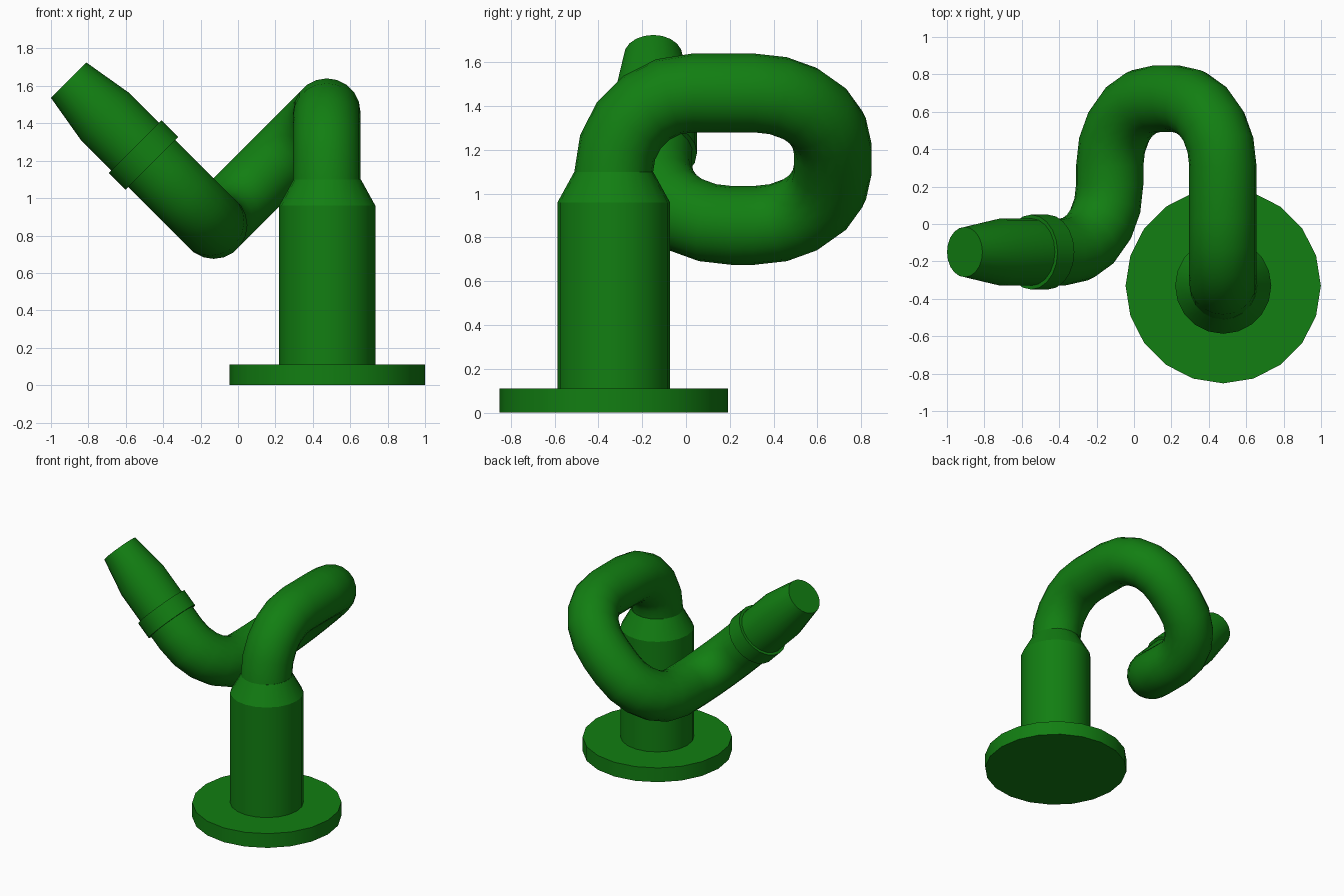
import bpy
import bmesh
import math
from mathutils import Vector

SIDES = 20
BEND_STEPS = 5
BEND_RADIUS = 0.36
PIPE_RADIUS = 0.18

if "Cube" in bpy.data.objects:
    bpy.data.objects.remove(bpy.data.objects["Cube"], do_unlink=True)

green = bpy.data.materials.new("pipe green")
green.use_nodes = True
green.diffuse_color = (0.006, 0.21, 0.006, 1)
green.node_tree.nodes["Principled BSDF"].inputs["Base Color"].default_value = green.diffuse_color


def sweep(name, rings, side):
    """Skin a closed tube through (centre, direction, radius) rings."""
    bm = bmesh.new()
    loops, last = [], rings[0][1]
    for centre, direction, radius in rings:
        side = last.rotation_difference(direction) @ side
        other = direction.cross(side)
        last = direction
        angles = [math.tau * i / SIDES for i in range(SIDES)]
        loops.append([bm.verts.new(centre + radius * (math.cos(a) * side + math.sin(a) * other))
                      for a in angles])
    for low, high in zip(loops, loops[1:]):
        for i in range(SIDES):
            j = (i + 1) % SIDES
            bm.faces.new((low[i], low[j], high[j], high[i]))
    bm.faces.new(loops[0][::-1])
    bm.faces.new(loops[-1])
    mesh = bpy.data.meshes.new(name)
    bm.to_mesh(mesh)
    bm.free()
    mesh.materials.append(green)
    obj = bpy.data.objects.new(name, mesh)
    bpy.context.collection.objects.link(obj)
    bpy.ops.object.select_all(action='DESELECT')
    obj.select_set(True)
    bpy.context.view_layer.objects.active = obj
    bpy.ops.object.shade_smooth_by_angle(angle=math.radians(25))
    return obj


def turned(name, origin, axis, side, profile):
    """Round part from (distance along axis, radius) pairs."""
    return sweep(name, [(origin + axis * t, axis, r) for t, r in profile], side)


def bent_path(corners):
    """Rings along a polyline whose right-angle corners become round elbows."""
    rings = [(corners[0], (corners[1] - corners[0]).normalized(), PIPE_RADIUS)]
    for before, corner, after in zip(corners, corners[1:], corners[2:]):
        d1 = (corner - before).normalized()
        d2 = (after - corner).normalized()
        middle = corner + (d2 - d1) * BEND_RADIUS
        for k in range(BEND_STEPS + 1):
            a = math.pi / 2 * k / BEND_STEPS
            centre = middle + BEND_RADIUS * (d1 * math.sin(a) - d2 * math.cos(a))
            tangent = d1 * math.cos(a) + d2 * math.sin(a)
            if (centre - rings[-1][0]).length > 0.001:
                rings.append((centre, tangent, PIPE_RADIUS))
    rings.append((corners[-1], (corners[-1] - corners[-2]).normalized(), PIPE_RADIUS))
    return rings


# Foot and column
foot = Vector((0.477, -0.33, 0))
up, right = Vector((0, 0, 1)), Vector((1, 0, 0))
turned("base_plate", foot, up, right, [(0, 0.522), (0.11, 0.522)])
turned("column", foot, up, right, [(0.11, 0.257), (0.96, 0.257), (1.1, PIPE_RADIUS)])

# Looping pipe
spout_corner = Vector((-0.13, -0.15, 0.855))
spout_axis = Vector((-1, 0, 1)).normalized()
corners = [Vector((0.475, -0.33, 1.1)), Vector((0.475, -0.33, 1.46)),
           Vector((0.475, 0.67, 1.46)), Vector((-0.13, 0.67, 0.855)),
           spout_corner, spout_corner + spout_axis * 0.5]
sweep("curved_pipe", bent_path(corners), right)

# Collar and tapered nozzle
across = Vector((0, 1, 0))
turned("collar", spout_corner, spout_axis, across, [(0.467, 0.2), (0.594, 0.2)])
turned("nozzle", spout_corner, spout_axis, across,
       [(0.5, PIPE_RADIUS), (0.824, PIPE_RADIUS), (1.096, 0.134)])
